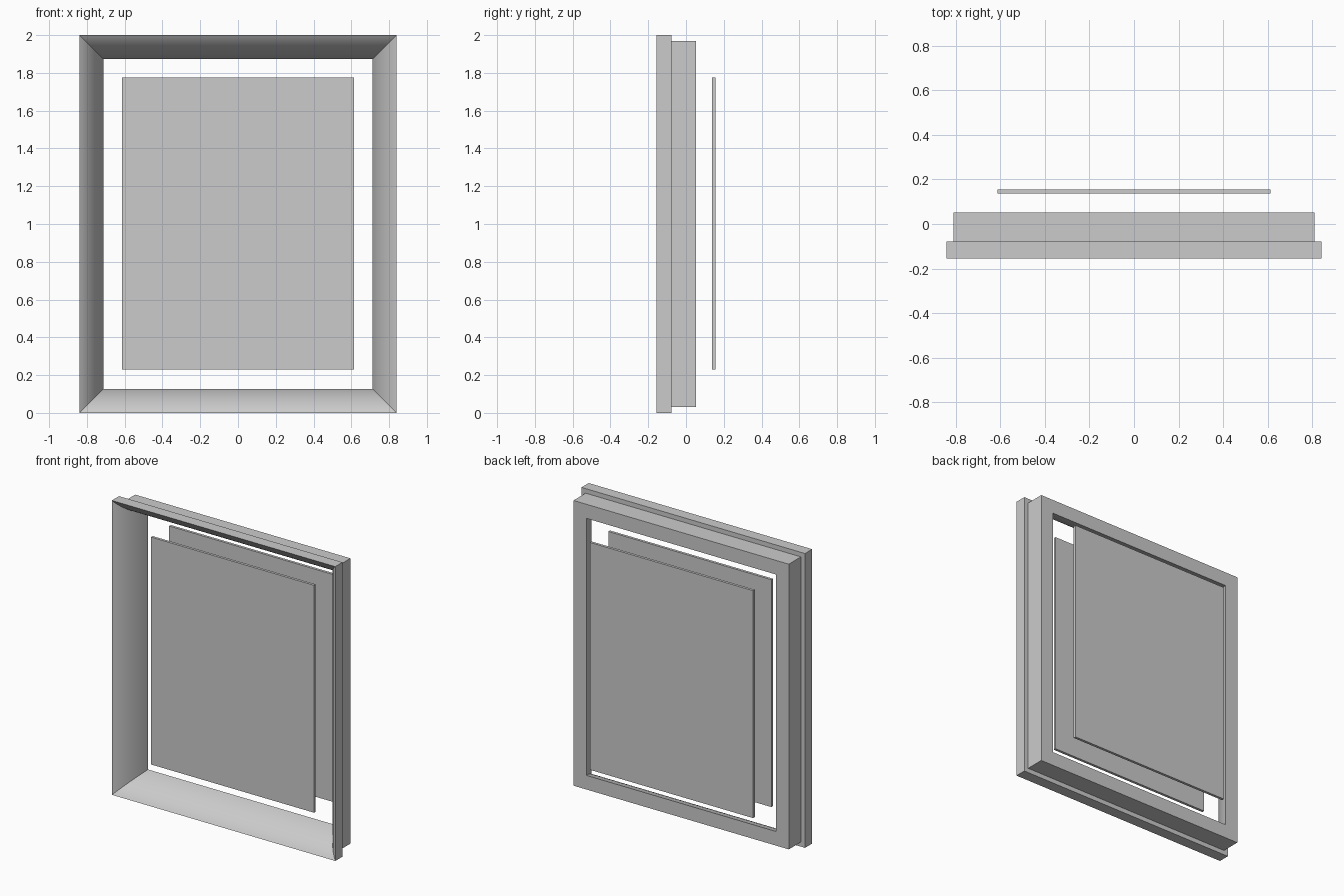
import bpy, bmesh, math

if "Cube" in bpy.data.objects:
    bpy.data.objects.remove(bpy.data.objects["Cube"])

HALF_W, HEIGHT = 0.84, 2.0
FRONT, BACK, STEP_Y = -0.155, 0.052, -0.078
DEPTH, STEP = 0.127, 0.031


def make_object(name, bm):
    bmesh.ops.recalc_face_normals(bm, faces=bm.faces)
    mesh = bpy.data.meshes.new(name)
    bm.to_mesh(mesh)
    bm.free()
    obj = bpy.data.objects.new(name, mesh)
    bpy.context.collection.objects.link(obj)
    return obj


# Moulding cross-section: (inset from the outer edge, y), gently rounded inner slope
profile = []
N = 12
for i in range(N + 1):
    t = i / N
    a = t * math.pi / 2
    inset = 0.5 * t + 0.5 * math.sin(a)
    depth = 0.5 * t + 0.5 * (1 - math.cos(a))
    profile.append((DEPTH * inset, FRONT + (BACK - FRONT) * depth))
profile += [(STEP, BACK), (STEP, STEP_Y), (0, STEP_Y)]

# Mitred frame: sweep the section round four corners
bm = bmesh.new()
rings = []
for sx, sz in ((-1, -1), (1, -1), (1, 1), (-1, 1)):
    rings.append([bm.verts.new((sx * (HALF_W - d), y,
                                HEIGHT / 2 + sz * (HEIGHT / 2 - d)))
                  for d, y in profile])
for k in range(4):
    r, s = rings[k], rings[(k + 1) % 4]
    for i in range(len(profile)):
        j = (i + 1) % len(profile)
        bm.faces.new((r[i], r[j], s[j], s[i]))
frame = make_object("frame", bm)
bpy.context.view_layer.objects.active = frame
frame.select_set(True)
bpy.ops.object.shade_smooth_by_angle(angle=math.radians(30))


# Two equal flat panels: one inside the frame, one floating behind
def panel(name, y):
    b = bmesh.new()
    bmesh.ops.create_cube(b, size=1)
    bmesh.ops.scale(b, vec=(1.226, 0.018, 1.545), verts=b.verts)
    bmesh.ops.translate(b, vec=(0, y, 1.003), verts=b.verts)
    make_object(name, b)


panel("picture_panel", -0.05)
panel("backing_panel", 0.146)
